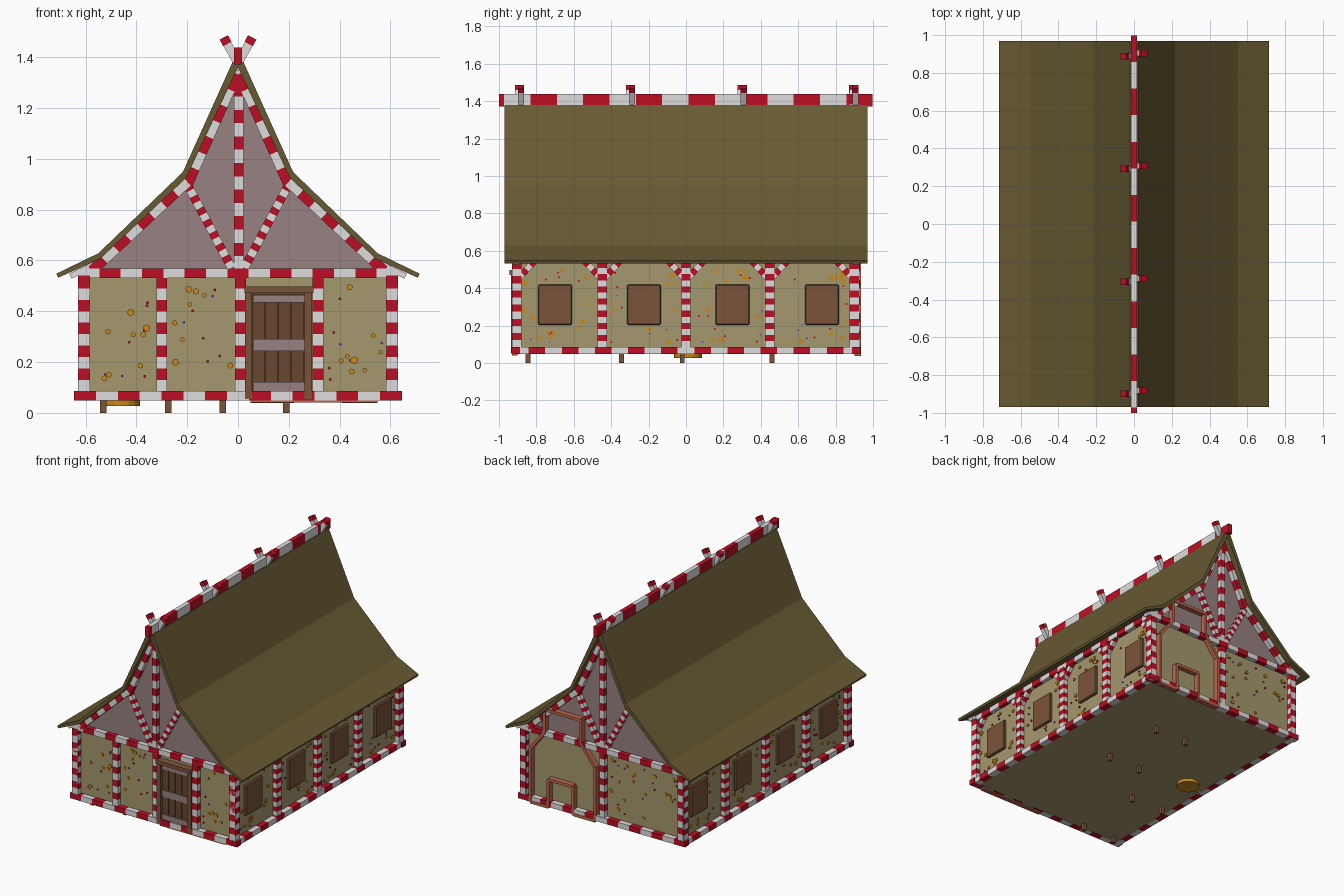
import bpy, bmesh, math, random
from mathutils import Vector, Matrix

if "Cube" in bpy.data.objects:
    bpy.data.objects.remove(bpy.data.objects["Cube"])

random.seed(4)


def srgb(r, g, b):
    f = lambda c: ((c / 255 + 0.055) / 1.055) ** 2.4 if c > 10 else c / 255 / 12.92
    return (f(r), f(g), f(b), 1)


MATS = {}
for key, col in {
    "white": (222, 222, 222), "red": (190, 14, 36), "wall_tan": (165, 153, 110),
    "roof_olive": (103, 90, 50), "gable_mauve": (152, 129, 129),
    "shutter_brown": (124, 84, 58), "plank_brown": (104, 72, 48),
    "trim_salmon": (190, 104, 78), "dot_gold": (202, 136, 28), "dot_purple": (96, 62, 200),
}.items():
    MATS[key] = bpy.data.materials.new(key)
    MATS[key].diffuse_color = srgb(*col)


def finish(name, bm, *mats):
    bmesh.ops.recalc_face_normals(bm, faces=bm.faces[:])
    me = bpy.data.meshes.new(name)
    bm.to_mesh(me)
    bm.free()
    for m in mats:
        me.materials.append(MATS[m])
    ob = bpy.data.objects.new(name, me)
    bpy.context.collection.objects.link(ob)
    return ob


def beam(name, a, b, w, d, n, stripe=None, mats=("white", "red"), phase=0):
    """Bar from a to b: d thick along n, w wide; optional alternating colour bands."""
    a, b, n = Vector(a), Vector(b), Vector(n)
    t = (b - a).normalized()
    side = t.cross(n).normalized() * w / 2
    n = side.cross(t).normalized() * d / 2
    k = max(1, round((b - a).length / stripe)) if stripe else 1
    bm = bmesh.new()
    rings = []
    for i in range(k + 1):
        p = a.lerp(b, i / k)
        rings.append([bm.verts.new(p + side * u + n * v) for u, v in ((-1, -1), (1, -1), (1, 1), (-1, 1))])
    for i in range(k):
        for j in range(4):
            f = bm.faces.new((rings[i][j], rings[i][j - 1], rings[i + 1][j - 1], rings[i + 1][j]))
            f.material_index = (i + phase) % 2 if stripe else 0
    for r, i in ((rings[0], 0), (rings[-1], k - 1)):
        bm.faces.new(r).material_index = (i + phase) % 2 if stripe else 0
    return finish(name, bm, *(mats if stripe else mats[:1]))


def box(name, x0, x1, y0, y1, z0, z1, mat, bevel=0):
    bm = bmesh.new()
    bmesh.ops.create_cube(bm, size=1, matrix=Matrix.Translation(((x0 + x1) / 2, (y0 + y1) / 2, (z0 + z1) / 2))
                          @ Matrix.Diagonal((x1 - x0, y1 - y0, z1 - z0, 1)))
    if bevel:
        bmesh.ops.bevel(bm, geom=bm.edges[:], offset=bevel, segments=1, affect='EDGES')
    return finish(name, bm, mat)


def prism(name, pts, y0, y1, mat):
    bm = bmesh.new()
    f = bm.faces.new([bm.verts.new((x, y0, z)) for x, z in pts])
    r = bmesh.ops.extrude_face_region(bm, geom=[f])
    bmesh.ops.translate(bm, verts=[v for v in r["geom"] if isinstance(v, bmesh.types.BMVert)], vec=(0, y1 - y0, 0))
    return finish(name, bm, mat)


def mirror(pts):
    return pts + [(-x, z) for x, z in reversed(pts)]


# House body, gables and curved-looking roof
box("walls", -0.6, 0.6, -0.895, 0.895, 0.05, 0.56, "wall_tan")
under = [(0.69, 0.538), (0.545, 0.61), (0.208, 0.93), (0.018, 1.355)]
prism("gable_walls", mirror([(0.6, 0.55), (0.54, 0.607), (0.207, 0.925), (0.018, 1.35)]), -0.895, 0.895, "gable_mauve")
outer = [(0.715, 0.548), (0.55, 0.628), (0.217, 0.948), (0.022, 1.38)]
inner = [(0.0, 1.36), (0.204, 0.925), (0.543, 0.606), (0.708, 0.532)]
for s in (-1, 1):
    prism("roof_slope", [(s * x, z) for x, z in outer + [(0, 1.38)] + inner], -0.97, 0.97, "roof_olive")

# Ridge beam with crossed sticks
beam("ridge_beam", (0, -0.972, 1.405), (0, 0.998, 1.405), 0.032, 0.068, (0, 0, 1), 0.1407)
box("ridge_end_cap", -0.016, 0.016, -1.0, -0.972, 1.371, 1.439, "red")
for y in (-0.89, -0.297, 0.3, 0.897):
    for s in (-1, 1):
        o = 0.008 * s
        beam("ridge_stick", (-s * 0.015, y + o, 1.35), (s * 0.05, y + o, 1.465), 0.034, 0.032, (0, 1, 0))
        beam("ridge_stick_tip", (s * 0.042, y + o, 1.452), (s * 0.056, y + o, 1.478), 0.037, 0.034, (0, 1, 0), mats=("red",))

# Sill and eave beams around the house
for s in (-1, 1):
    Y = (0, 1, 0)
    beam("end_sill", (-0.645, s * 0.91, 0.067), (0.645, s * 0.91, 0.067), 0.037, 0.045, Y, 0.084, phase=1)
    beam("end_eave_beam", (-0.63, s * 0.905, 0.55), (0.63, s * 0.905, 0.55), 0.038, 0.046, Y, 0.084)
    X = (1, 0, 0)
    beam("side_sill", (s * 0.615, -0.93, 0.067), (s * 0.615, 0.93, 0.067), 0.037, 0.045, X, 0.088)
    beam("side_eave_beam", (s * 0.605, -0.92, 0.55), (s * 0.605, 0.92, 0.55), 0.038, 0.045, X, 0.088)

# Side posts with angled braces and shutters
for s in (-1, 1):
    for i, y in enumerate((-0.905, -0.447, 0, 0.447, 0.9)):
        corner = i in (0, 4)
        beam("side_post", (s * 0.607, y, 0.085), (s * 0.607, y, 0.54), 0.05, 0.047, (1, 0, 0), 0.032 if not corner else 0.038)
        for q in (-1, 1):
            if abs(y + q * 0.1) < 0.9:
                beam("eave_brace", (s * 0.608, y + q * 0.01, 0.455), (s * 0.608, y + q * 0.095, 0.545), 0.034, 0.03, (1, 0, 0), 0.03)
    for y in (-0.7, -0.225, 0.248, 0.727):
        c = s * 0.607
        box("shutter", c - 0.012, c + 0.012, y - 0.091, y + 0.091, 0.204, 0.42, "shutter_brown", 0.006)

# Striped timber frame on both gable ends
for s in (-1, 1):
    y, N = s * 0.908, (0, 1, 0)
    for x in ((-0.3, 0.01, 0.315) if s < 0 else (0.0,)):
        beam("end_post", (x, y, 0.085), (x, y, 0.535), 0.042, 0.036, N, 0.047)
    for x in (-0.607, 0.607):
        beam("end_corner_post", (x, y, 0.085), (x, y, 0.535), 0.043, 0.044, N, 0.047)
    beam("king_post", (0.003, y, 0.565), (0.003, y, 1.35), 0.036, 0.036, N, 0.052)
    for m in (-1, 1):
        beam("lower_rafter", (m * 0.575, y, 0.56), (m * 0.2, y, 0.91), 0.042, 0.04, N, 0.064, phase=1)
        beam("upper_rafter", (m * 0.2, y, 0.9), (m * 0.006, y, 1.335), 0.044, 0.04, N, 0.068, phase=1)
        beam("gable_strut", (m * 0.025, y, 0.57), (m * 0.2, y, 0.9), 0.034, 0.032, N, 0.027)
        beam("rafter_tail", (m * 0.57, y, 0.582), (m * 0.66, y, 0.538), 0.022, 0.04, N)

# Door: frame, planks and pale straps
box("door_lintel", 0.025, 0.297, -0.945, -0.89, 0.472, 0.497, "shutter_brown")
for x0, x1 in ((0.027, 0.056), (0.262, 0.292)):
    box("door_jamb", x0, x1, -0.935, -0.89, 0.055, 0.475, "shutter_brown")
box("door_backing", 0.05, 0.27, -0.905, -0.89, 0.06, 0.475, "plank_brown")
for i in range(4):
    x = 0.058 + i * 0.051
    box("door_plank", x, x + 0.046, -0.916, -0.9, 0.07, 0.468, "plank_brown")
for z0, z1 in ((0.435, 0.465), (0.243, 0.29), (0.075, 0.122)):
    box("door_strap", 0.06, 0.262, -0.923, -0.914, z0, z1, "gable_mauve")
box("door_step", 0.05, 0.55, -0.93, -0.9, 0.04, 0.049, "trim_salmon")

# Chimney outline trim on the back wall
outline = [(0.41, 0.048), (0.55, 0.048), (0.55, 0.42), (0.44, 0.56), (0.44, 0.72), (0.16, 0.72),
           (0.16, 0.56), (0.05, 0.42), (0.05, 0.048), (0.22, 0.048), (0.22, 0.24), (0.41, 0.24)]
for (x0, z0), (x1, z1) in zip(outline, outline[1:] + outline[:1]):
    beam("chimney_trim", (x0, 0.918, z0), (x1, 0.918, z1), 0.02, 0.036, (0, 1, 0), mats=("trim_salmon",))

# Furniture legs and a round stand under the floor
for xs, ys in (((-0.06, 0.19), (-0.02, 0.46)), ((-0.53, -0.275), (-0.845, -0.345))):
    for x in xs:
        for y in ys:
            beam("floor_leg", (x, y, 0), (x, y, 0.06), 0.025, 0.025, (1, 0, 0), mats=("shutter_brown",))
bm = bmesh.new()
bmesh.ops.create_cone(bm, cap_ends=True, segments=16, radius1=0.075, radius2=0.075, depth=0.025,
                      matrix=Matrix.Translation((-0.46, 0.01, 0.04)))
finish("round_stand", bm, "dot_gold")

# Sweets scattered over the wall panels (thin plates)
dots = bmesh.new()


def dot(place, kind):
    r = (random.uniform(0.009, 0.015), 0.006, 0.006)[kind]
    r = bmesh.ops.create_cone(dots, cap_ends=True, segments=(8, 6, 4)[kind], radius1=r, radius2=r, depth=0.008, matrix=place)
    for f in {f for v in r["verts"] for f in v.link_faces}:
        f.material_index = kind


def scatter(u0, u1, count, place, skip=lambda u, z: False):
    for i in range(count):
        u, z = random.uniform(u0, u1), random.uniform(0.11, 0.5)
        if not skip(u, z):
            dot(place(u, z), (0, 0, 1, 0, 2, 1)[i % 6])


face_y, face_x = Matrix.Rotation(math.pi / 2, 4, 'X'), Matrix.Rotation(math.pi / 2, 4, 'Y')
for a, b in ((-0.56, -0.34), (-0.26, -0.03), (0.35, 0.57)):
    scatter(a, b, 15, lambda u, z: Matrix.Translation((u, -0.898, z)) @ face_y)
scatter(-0.56, -0.04, 30, lambda u, z: Matrix.Translation((u, 0.898, z)) @ face_y)
for s in (-1, 1):
    for c in (-0.7, -0.225, 0.248, 0.727):
        scatter(c - 0.18, c + 0.18, 32, lambda u, z: Matrix.Translation((s * 0.603, u, z)) @ face_x,
                lambda u, z: abs(u - c) < 0.105 and 0.19 < z < 0.435)
finish("wall_sweets", dots, "dot_gold", "red", "dot_purple")

for m in bpy.data.materials:
    if m.users and not m.is_grease_pencil:
        m.use_nodes = True
        m.node_tree.nodes["Principled BSDF"].inputs["Base Color"].default_value = m.diffuse_color
